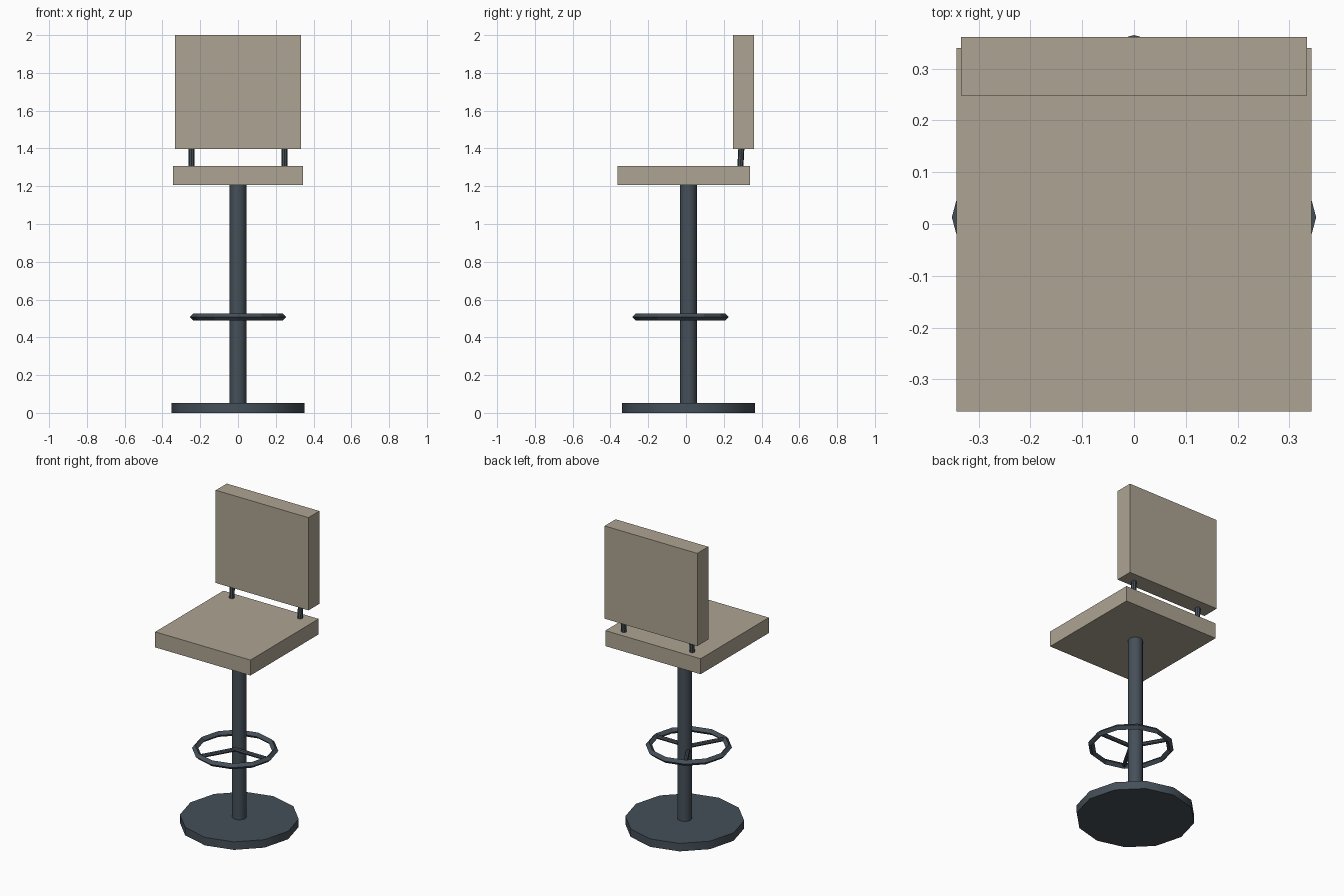
import bpy
from math import cos, sin, pi, radians
from mathutils import Vector

if "Cube" in bpy.data.objects:
    bpy.data.objects.remove(bpy.data.objects["Cube"])


def material(name, color):
    m = bpy.data.materials.new(name)
    m.diffuse_color = color
    m.use_nodes = True
    m.node_tree.nodes["Principled BSDF"].inputs["Base Color"].default_value = m.diffuse_color
    return m


METAL = material("dark_metal", (0.06, 0.08, 0.1, 1))
PAD = material("tan_padding", (0.42, 0.37, 0.29, 1))


def finish(name, mat, smooth=None):
    ob = bpy.context.object
    ob.name = name
    ob.data.materials.append(mat)
    if smooth:
        bpy.ops.object.shade_smooth_by_angle(angle=radians(smooth))
    return ob


def box(name, lo, hi):
    lo, hi = Vector(lo), Vector(hi)
    bpy.ops.mesh.primitive_cube_add(size=1, location=(lo + hi) / 2)
    bpy.context.object.scale = hi - lo
    bpy.ops.object.transform_apply(location=False, rotation=False, scale=True)
    finish(name, PAD)


def rod(name, a, b, radius, sides, smooth=40):
    a, b = Vector(a), Vector(b)
    d = b - a
    bpy.ops.mesh.primitive_cylinder_add(vertices=sides, radius=radius, depth=d.length,
                                        location=(a + b) / 2,
                                        rotation=d.to_track_quat('Z', 'Y').to_euler())
    finish(name, METAL, smooth)


# Floor plate and column
CY = 0.013
rod("base_plate", (0, CY, 0), (0, CY, 0.052), 0.352, 12)
rod("column", (0, CY, 0.04), (0, CY, 1.215), 0.044, 12)

# Footrest ring with three spokes
RY, RZ, RR = -0.029, 0.507, 0.237
bpy.ops.mesh.primitive_torus_add(location=(0, RY, RZ), major_radius=RR, minor_radius=0.019,
                                 major_segments=12, minor_segments=4)
finish("footrest_ring", METAL)
for i in range(3):
    t = 2 * pi * i / 3
    rod(f"footrest_spoke_{i + 1}", (0, RY, RZ),
        (RR * cos(t), RY + RR * sin(t), RZ), 0.013, 8)

# Padded seat and backrest
box("seat", (-0.343, -0.362, 1.207), (0.343, 0.34, 1.308))
box("backrest", (-0.334, 0.248, 1.396), (0.334, 0.361, 2.0))

# Backrest posts
for side, x in (("left", -0.246), ("right", 0.246)):
    rod(f"backrest_post_{side}", (x, 0.286, 1.27), (x, 0.294, 1.42), 0.016, 8)
